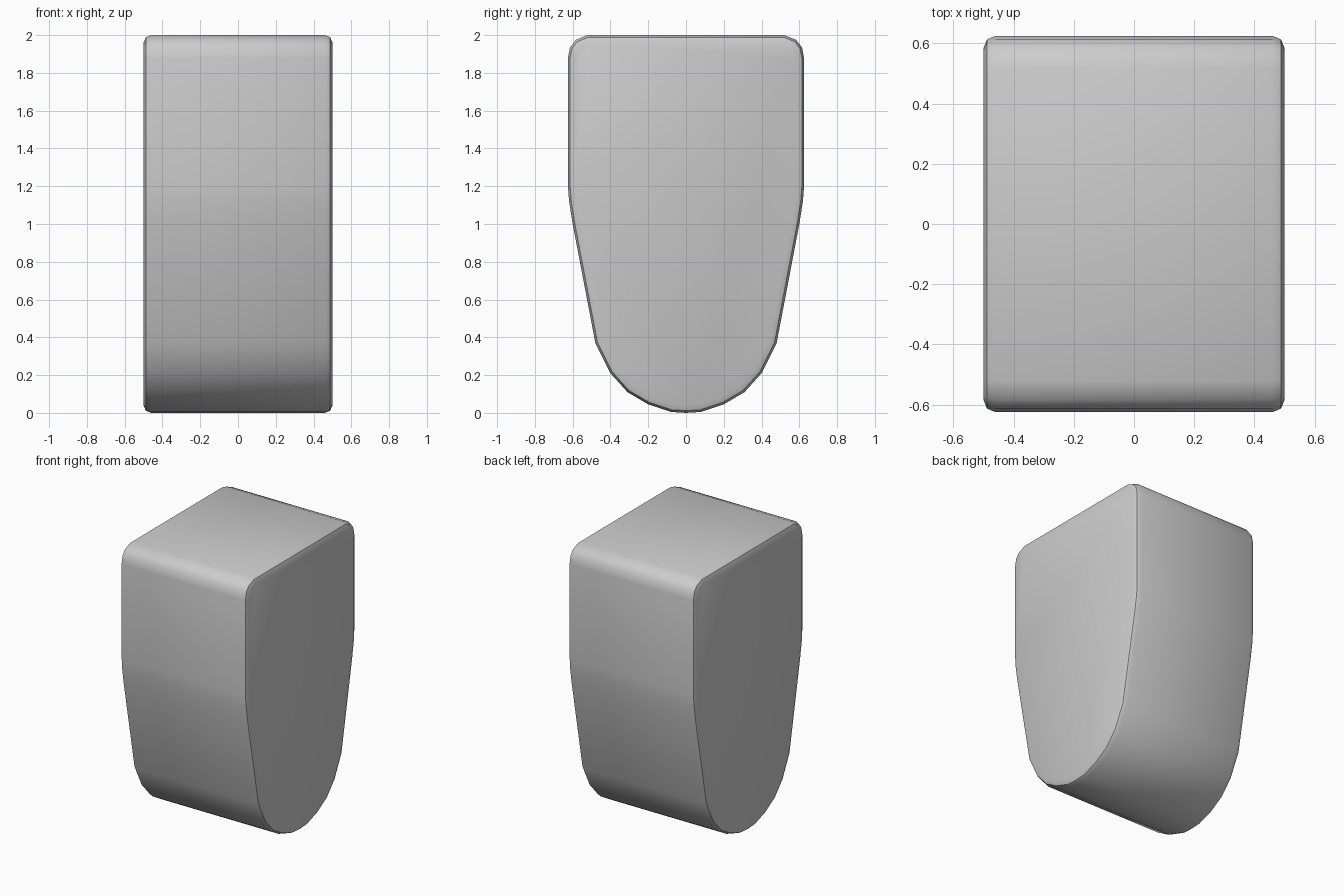
import bpy, bmesh, math

cube = bpy.data.objects.get("Cube")
if cube:
    bpy.data.objects.remove(cube, do_unlink=True)

# Grey material
grey = bpy.data.materials.new("plain grey")
grey.use_nodes = True
colour = (0.6, 0.6, 0.6, 1)
grey.diffuse_color = colour
grey.node_tree.nodes["Principled BSDF"].inputs["Base Color"].default_value = colour

# Half of the side profile, from the rounded bottom up to the top corner
half = [(0.08, 0.005), (0.2, 0.045), (0.31, 0.11), (0.4, 0.21), (0.48, 0.37),
        (0.6, 1.0), (0.619, 1.12), (0.625, 1.2), (0.625, 1.88), (0.614, 1.935),
        (0.583, 1.975), (0.52, 2.0)]
profile = [(0, 0)] + half + [(-y, z) for y, z in reversed(half)]

# Extrude the profile across the width
bm = bmesh.new()
cap = bm.faces.new([bm.verts.new((-0.5, y, z)) for y, z in profile])
side = bmesh.ops.extrude_face_region(bm, geom=[cap])["geom"]
bmesh.ops.translate(bm, vec=(1, 0, 0),
                    verts=[v for v in side if isinstance(v, bmesh.types.BMVert)])
bmesh.ops.recalc_face_normals(bm, faces=bm.faces)

# Soften the rims of both flat sides
rims = [e for e in bm.edges if abs(e.verts[0].co.x - e.verts[1].co.x) < 0.01]
bmesh.ops.bevel(bm, geom=rims, offset=0.04, segments=2, profile=0.5, affect='EDGES')

mesh = bpy.data.meshes.new("rounded_block")
bm.to_mesh(mesh)
bm.free()
mesh.materials.append(grey)
block = bpy.data.objects.new("rounded_block", mesh)
bpy.context.collection.objects.link(block)

# Smooth shading that keeps the rims crisp
bpy.context.view_layer.objects.active = block
block.select_set(True)
bpy.ops.object.shade_smooth_by_angle(angle=math.radians(30))
